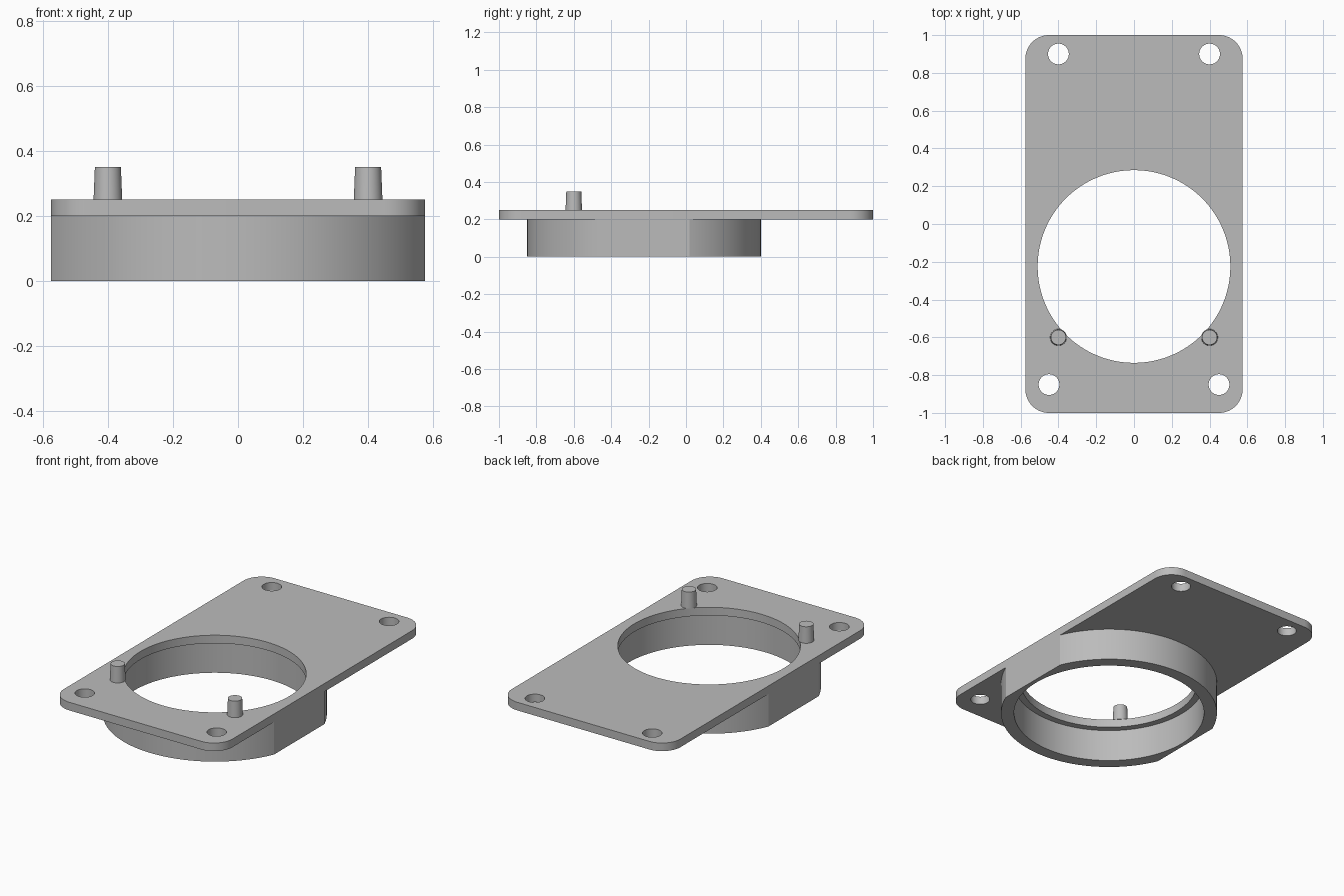
import bpy, bmesh, math

cube = bpy.data.objects.get("Cube")
if cube:
    bpy.data.objects.remove(cube, do_unlink=True)

HALF_W, HALF_L, CORNER = 0.575, 1.0, 0.125
BORE_Y = -0.225
PLATE_Z, PLATE_TOP = 0.2, 0.25

grey = bpy.data.materials.new("plain grey")
grey.use_nodes = True
grey.diffuse_color = (0.5, 0.5, 0.5, 1)
grey.node_tree.nodes["Principled BSDF"].inputs["Base Color"].default_value = (0.5, 0.5, 0.5, 1)


def arc(cx, cy, r, start, end, n):
    """Points on an arc, both ends included (degrees)."""
    angles = [math.radians(start + (end - start) * i / n) for i in range(n + 1)]
    return [(cx + r * math.cos(a), cy + r * math.sin(a)) for a in angles]


def circle(cx, cy, r, n):
    return arc(cx, cy, r, 0, 360, n)[:-1]


def finish(obj):
    """Give the part its colour and smooth its curved walls."""
    obj.data.materials.clear()
    obj.data.materials.append(grey)
    bpy.ops.object.select_all(action="DESELECT")
    obj.select_set(True)
    bpy.context.view_layer.objects.active = obj
    bpy.ops.object.shade_smooth_by_angle(angle=math.radians(20))


def extrude_outline(name, loops, z0, z1):
    """Extrude a filled outline (first loop) with holes (other loops)."""
    curve = bpy.data.curves.new(name + " outline", "CURVE")
    curve.dimensions = "2D"
    curve.fill_mode = "BOTH"
    curve.extrude = (z1 - z0) / 2
    for loop in loops:
        spline = curve.splines.new("POLY")
        spline.points.add(len(loop) - 1)
        for point, (x, y) in zip(spline.points, loop):
            point.co = (x, y, 0, 1)
        spline.use_cyclic_u = True
    helper = bpy.data.objects.new(name + " helper", curve)
    bpy.context.collection.objects.link(helper)
    evaluated = helper.evaluated_get(bpy.context.evaluated_depsgraph_get())
    mesh = bpy.data.meshes.new_from_object(evaluated)
    bpy.data.objects.remove(helper, do_unlink=True)

    bm = bmesh.new()
    bm.from_mesh(mesh)
    bmesh.ops.remove_doubles(bm, verts=bm.verts, dist=1e-5)
    bmesh.ops.translate(bm, verts=bm.verts, vec=(0, 0, (z0 + z1) / 2))
    bmesh.ops.recalc_face_normals(bm, faces=bm.faces)
    bm.to_mesh(mesh)
    bm.free()
    mesh.name = name
    obj = bpy.data.objects.new(name, mesh)
    bpy.context.collection.objects.link(obj)
    finish(obj)


# Mounting plate: rounded rectangle with the bore and four screw holes
outline = []
for i, (sx, sy) in enumerate([(1, 1), (-1, 1), (-1, -1), (1, -1)]):
    outline += arc(sx * (HALF_W - CORNER), sy * (HALF_L - CORNER), CORNER,
                   90 * i, 90 * i + 90, 16)
holes = [circle(0, BORE_Y, 0.51, 128)]
for side in (-1, 1):
    holes.append(circle(side * 0.4, 0.9, 0.055, 40))
    holes.append(circle(side * 0.45, -0.85, 0.055, 40))
extrude_outline("mounting_plate", [outline] + holes, PLATE_Z, PLATE_TOP)

# Collar under the plate: a ring cut flat flush with the plate sides
COLLAR_R = 0.625
flat = math.degrees(math.acos(HALF_W / COLLAR_R))
collar = (arc(0, BORE_Y, COLLAR_R, flat, 180 - flat, 64)
          + arc(0, BORE_Y, COLLAR_R, 180 + flat, 360 - flat, 64))
extrude_outline("collar", [collar, circle(0, BORE_Y, 0.55, 128)], 0, PLATE_Z)

# Tapered locating pegs
for side, label in ((-1, "right"), (1, "left")):
    bpy.ops.mesh.primitive_cone_add(vertices=40, radius1=0.044, radius2=0.04, depth=0.1,
                                    location=(side * 0.4, -0.6, PLATE_TOP + 0.05))
    peg = bpy.context.object
    peg.name = label + "_peg"
    finish(peg)
